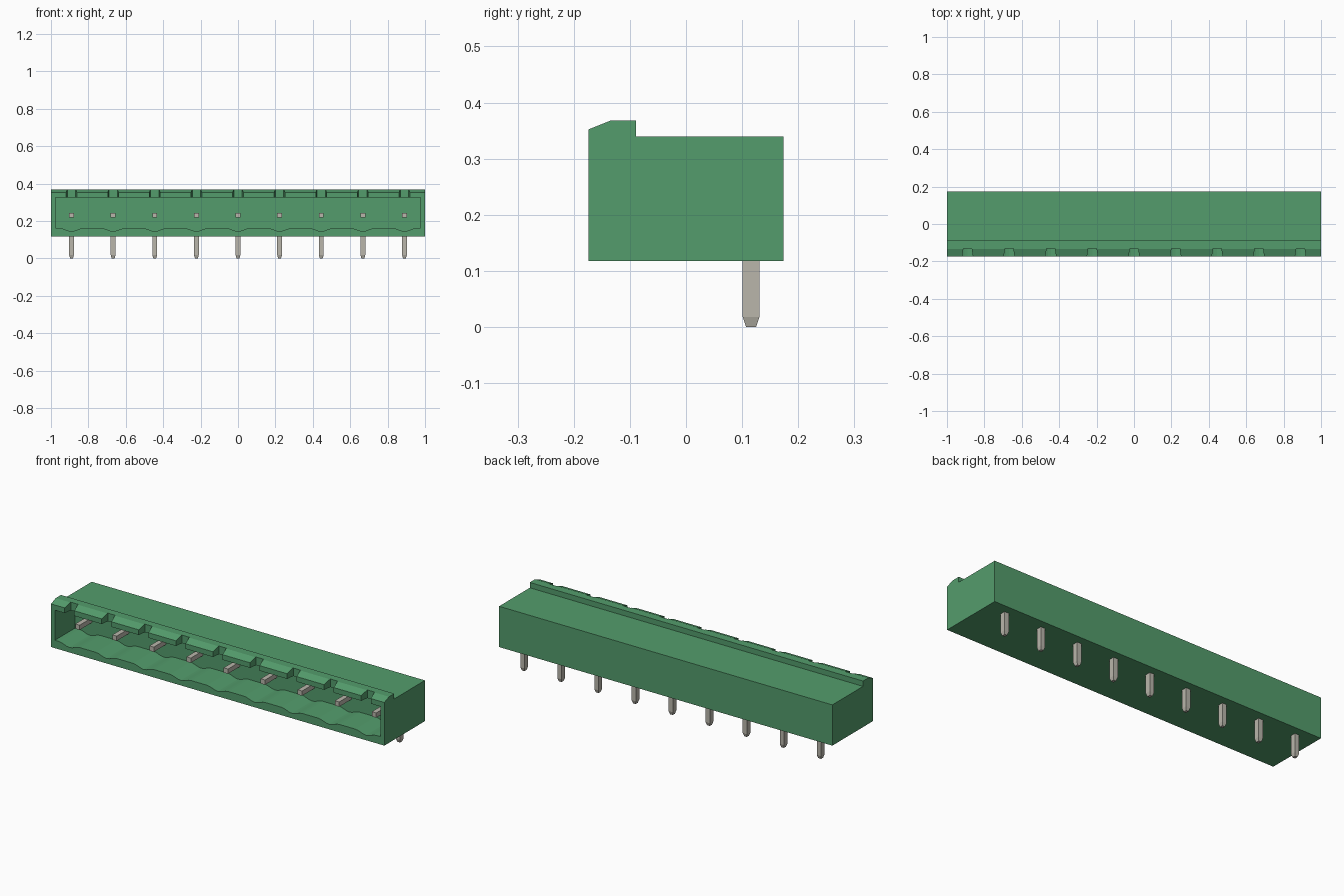
import bpy
import bmesh
import math
from mathutils import Vector

if "Cube" in bpy.data.objects:
    bpy.data.objects.remove(bpy.data.objects["Cube"], do_unlink=True)

COUNT, PITCH = 9, 0.2225
PIN_X = [(i - (COUNT - 1) / 2) * PITCH for i in range(COUNT)]
FRONT, BACK = -0.174, 0.174
BASE, TOP, RIDGE = 0.118, 0.339, 0.368


def make_material(name, rgb):
    mat = bpy.data.materials.new(name)
    mat.use_nodes = True
    mat.diffuse_color = (*rgb, 1)
    bsdf = mat.node_tree.nodes["Principled BSDF"]
    bsdf.inputs["Base Color"].default_value = (*rgb, 1)
    bsdf.inputs["Roughness"].default_value = 0.6
    return mat


green = make_material("green plastic", (0.088, 0.335, 0.15))
metal = make_material("tin metal", (0.49, 0.47, 0.41))


def add_prism(bm, points, offset):
    """Extrude a closed loop of 3D points along an offset."""
    face = bm.faces.new([bm.verts.new(p) for p in points])
    res = bmesh.ops.extrude_face_region(bm, geom=[face])
    moved = [g for g in res["geom"] if isinstance(g, bmesh.types.BMVert)]
    bmesh.ops.translate(bm, verts=moved, vec=Vector(offset))
    return moved


def finish(bm, name, mat):
    bmesh.ops.recalc_face_normals(bm, faces=bm.faces)
    mesh = bpy.data.meshes.new(name)
    bm.to_mesh(mesh)
    bm.free()
    mesh.materials.append(mat)
    obj = bpy.data.objects.new(name, mesh)
    bpy.context.collection.objects.link(obj)
    return obj


def cut(target, cutter):
    cutter.hide_render = True
    mod = target.modifiers.new("cut", "BOOLEAN")
    mod.operation = "DIFFERENCE"
    mod.solver = "EXACT"
    mod.object = cutter
    bpy.context.view_layer.objects.active = target
    bpy.ops.object.modifier_apply(modifier=mod.name)
    bpy.data.objects.remove(cutter, do_unlink=True)


# Housing: side profile with the raised, chamfered front ridge
profile = [(FRONT, BASE), (BACK, BASE), (BACK, TOP), (-0.089, TOP),
           (-0.089, RIDGE), (-0.134, RIDGE), (FRONT, 0.352)]
bm = bmesh.new()
add_prism(bm, [(-1, y, z) for y, z in profile], (2, 0, 0))
housing = finish(bm, "housing", green)

# Socket opening: its floor dips in a shallow scallop under each pin
HALF, FLOOR, CEILING = 0.977, 0.161, 0.324
outline = [(-HALF, CEILING), (-HALF, FLOOR)]
for x in PIN_X:
    for k in range(-4, 5):
        dip = 0.5 * (1 + math.cos(math.pi * k / 4))
        outline.append((x + k * 0.016, FLOOR - 0.016 * dip))
outline += [(HALF, FLOOR), (HALF, CEILING)]
bm = bmesh.new()
add_prism(bm, [(x, FRONT - 0.05, z) for x, z in outline], (0, 0.05 - FRONT, 0))
cut(housing, finish(bm, "socket_cutter", green))

# Tapered keying notches through the ridge
bm = bmesh.new()
for x in PIN_X:
    plan = [(x - 0.032, FRONT - 0.02), (x + 0.032, FRONT - 0.02),
            (x + 0.022, -0.13), (x - 0.022, -0.13)]
    add_prism(bm, [(px, py, 0.3) for px, py in plan], (0, 0, 0.1))
cut(housing, finish(bm, "notch_cutter", green))


def rect(cx, cy, w, d, z):
    return [(cx + sx * w / 2, cy + sy * d / 2, z)
            for sx, sy in ((-1, -1), (1, -1), (1, 1), (-1, 1))]


# Pins: a contact blade in the socket and a tapered solder leg below
LEG_Y = 0.116
for i, x in enumerate(PIN_X):
    bm = bmesh.new()
    h = 0.013
    blade = [(x - h, -0.105, 0.23 - h), (x + h, -0.105, 0.23 - h),
             (x + h, -0.105, 0.23 + h), (x - h, -0.105, 0.23 + h)]
    add_prism(bm, blade, (0, 0.115, 0))
    finish(bm, f"contact_blade_{i + 1}", metal)

    bm = bmesh.new()
    add_prism(bm, rect(x, LEG_Y, 0.026, 0.03, BASE + 0.01), (0, 0, 0.018 - BASE - 0.01))
    tip = add_prism(bm, rect(x, LEG_Y, 0.026, 0.03, 0.018), (0, 0, -0.018))
    for v in tip:
        v.co.x = x + (v.co.x - x) * 0.6
        v.co.y = LEG_Y + (v.co.y - LEG_Y) * 0.6
    # Join shaft and tip into one closed solid
    bmesh.ops.remove_doubles(bm, verts=bm.verts, dist=0.0001)
    inner = [f for f in bm.faces if all(abs(v.co.z - 0.018) < 0.0001 for v in f.verts)]
    bmesh.ops.delete(bm, geom=inner, context="FACES_ONLY")
    finish(bm, f"solder_leg_{i + 1}", metal)
